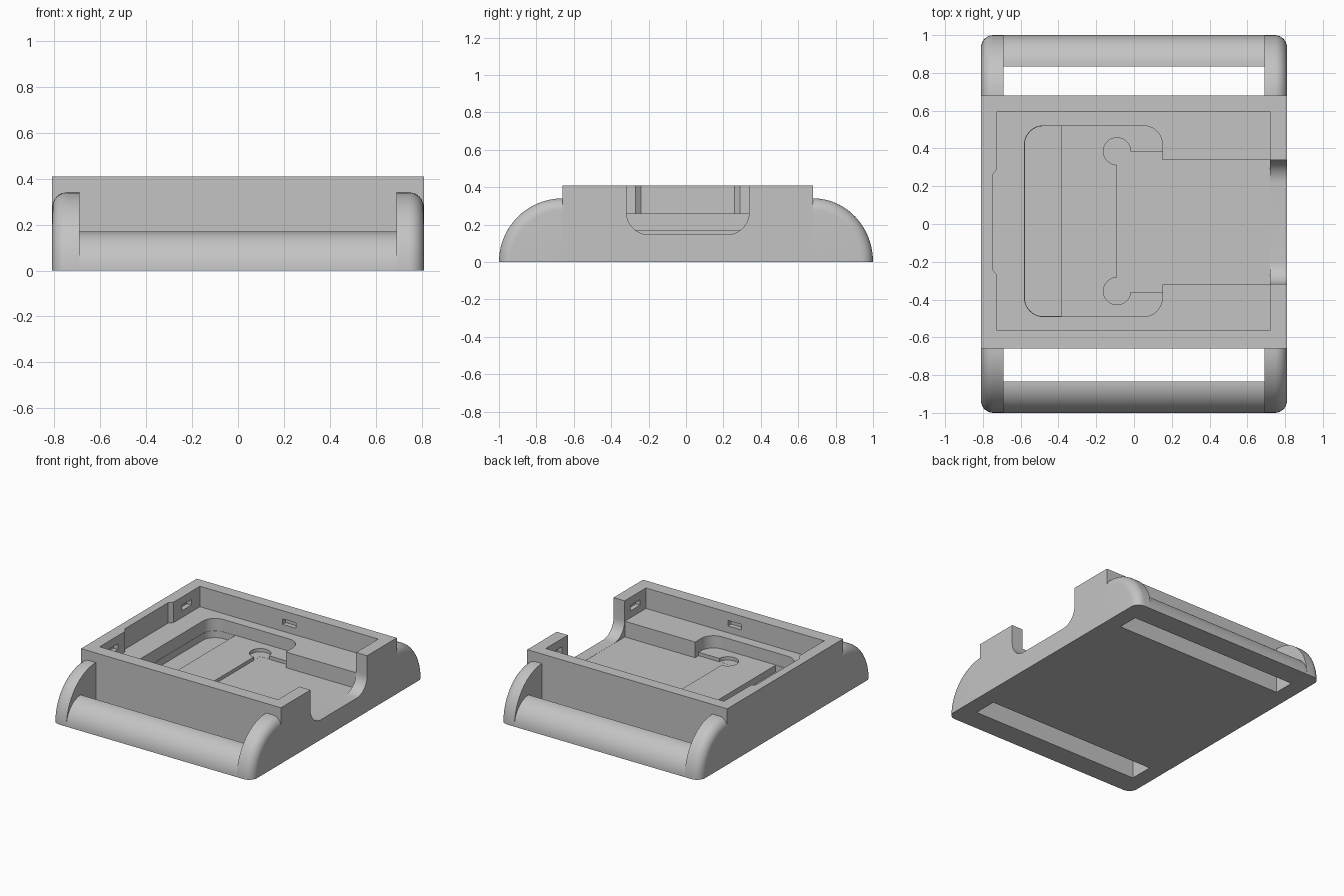
import bpy, bmesh, math

old = bpy.data.objects.get("Cube")
if old:
    bpy.data.objects.remove(old, do_unlink=True)

grey = bpy.data.materials.new("plain grey")
grey.use_nodes = True
colour = (0.55, 0.55, 0.55, 1)
grey.diffuse_color = colour
grey.node_tree.nodes["Principled BSDF"].inputs["Base Color"].default_value = colour


def prism(name, points, lo, hi, axis="z", rim=0, rim_count=0):
    """Extrude a 2D outline along z or x; optionally round the end rims of its first points."""
    bm = bmesh.new()

    def place(p, h):
        return (p[0], p[1], h) if axis == "z" else (h, p[0], p[1])
    low = [bm.verts.new(place(p, lo)) for p in points]
    high = [bm.verts.new(place(p, hi)) for p in points]
    n = len(points)
    bm.faces.new(low)
    bm.faces.new(high)
    for i in range(n):
        j = (i + 1) % n
        bm.faces.new((low[i], low[j], high[j], high[i]))
    if rim:
        edges = [bm.edges.get((ring[i], ring[i + 1]))
                 for ring in (low, high) for i in range(rim_count - 1)]
        bmesh.ops.recalc_face_normals(bm, faces=bm.faces)
        bmesh.ops.bevel(bm, geom=edges, offset=rim, segments=8, profile=0.5,
                        affect="EDGES", clamp_overlap=False)
    bmesh.ops.recalc_face_normals(bm, faces=bm.faces)
    mesh = bpy.data.meshes.new(name)
    bm.to_mesh(mesh)
    bm.free()
    mesh.materials.append(grey)
    obj = bpy.data.objects.new(name, mesh)
    bpy.context.collection.objects.link(obj)
    return obj


def arc(cx, cy, rx, ry, start, end, steps=12):
    angles = [math.radians(start + (end - start) * i / steps) for i in range(steps + 1)]
    return [(cx + rx * math.cos(a), cy + ry * math.sin(a)) for a in angles]


def box(x0, x1, y0, y1):
    return [(x0, y0), (x1, y0), (x1, y1), (x0, y1)]


def activate(obj):
    bpy.ops.object.select_all(action="DESELECT")
    obj.select_set(True)
    bpy.context.view_layer.objects.active = obj


def cut(obj, *prism_args):
    cutter = prism("cutter", *prism_args)
    cutter.hide_render = True
    mod = obj.modifiers.new("cut", "BOOLEAN")
    mod.operation, mod.solver, mod.object = "DIFFERENCE", "EXACT", cutter
    activate(obj)
    bpy.ops.object.modifier_apply(modifier=mod.name)
    bpy.data.objects.remove(cutter, do_unlink=True)


def smooth(obj):
    activate(obj)
    bpy.ops.object.shade_smooth_by_angle(angle=math.radians(30))


HALF, FRONT, BACK, TOP, MID = 0.81, -0.66, 0.68, 0.41, 0.01

# Case body
body = prism("case_body", box(-HALF, HALF, FRONT, BACK), 0, TOP)

# Main cavity, with a shallow chamfered relief in the left-hand wall
cavity = [(0.72, -0.565), (0.72, 0.595), (-0.725, 0.595), (-0.725, 0.29),
          (-0.75, 0.26), (-0.75, -0.24), (-0.725, -0.27), (-0.725, -0.565)]
cut(body, cavity, 0.26, 0.5)

# Rounded pocket and the deeper trench along one side of it
r = 0.1
y0, y1 = -0.49, 0.52
pocket = (arc(0.15 - r, y0 + r, r, r, -90, 0) + arc(0.15 - r, y1 - r, r, r, 0, 90)
          + arc(-0.58 + r, y1 - r, r, r, 90, 180) + arc(-0.58 + r, y0 + r, r, r, 180, 270))
cut(body, pocket, 0.17, 0.3)
e = 0.002
trench = ([(-0.385, y0 + e), (-0.385, y1 - e)]
          + arc(-0.58 + r, y1 - r, r - e, r - e, 90, 180)
          + arc(-0.58 + r, y0 + r, r - e, r - e, 180, 270))
cut(body, trench, 0.12, 0.22)

# Cable channel with round corner reliefs
channel = [(-0.09, -0.36), (0.15, -0.36), (0.15, -0.32), (0.72, -0.32),
           (0.72, 0.34), (0.15, 0.34), (0.15, 0.385), (-0.09, 0.385)]
cut(body, channel, 0.145, 0.3)
for y in (-0.355, 0.385):
    cut(body, arc(-0.09, y, 0.072, 0.072, 0, 350, 35), 0.1455, 0.31)

# Rounded opening through the side wall
n = 0.12
notch = ([(0.338, 0.5), (-0.318, 0.5)] + arc(-0.318 + n, 0.146 + n, n, n, 180, 270)
         + arc(0.338 - n, 0.146 + n, n, n, 270, 360))
cut(body, notch, 0.715, 0.9, "x")

# Small latch slots in the inner walls
for x, y, wide, deep in ((0, -0.565, 0.055, 0.035), (0, 0.595, 0.055, 0.035),
                         (-0.725, 0.44, 0.035, 0.055), (-0.725, -0.41, 0.035, 0.055),
                         (0.72, 0.46, 0.035, 0.055), (0.72, -0.44, 0.035, 0.055)):
    cut(body, box(x - wide, x + wide, y - deep, y + deep), 0.31, 0.35)
smooth(body)

# Strap loops: rounded side lugs joined by a quarter-round bar
for name, side, wall in (("front_strap_loop", -1, FRONT), ("back_strap_loop", 1, BACK)):
    depth = 1 - abs(wall)
    outline = [(side * y, z) for y, z in arc(abs(wall), 0, depth, 0.34, 0, 90, 24)]
    loop = prism(name, outline + [(wall, 0)], -HALF, HALF, "x", 0.065, len(outline))
    bar = [(side * y, z) for y, z in arc(0.835, 0, 0.165, 0.17, 0, 90, 16)]
    gap = bar + [(side * 0.835, -0.1), (side * 0.6, -0.1), (side * 0.6, 0.5),
                 (side * 1.05, 0.5), (side * 1.05, 0.01)]
    cut(loop, gap, -0.69, 0.69, "x")
    smooth(loop)
